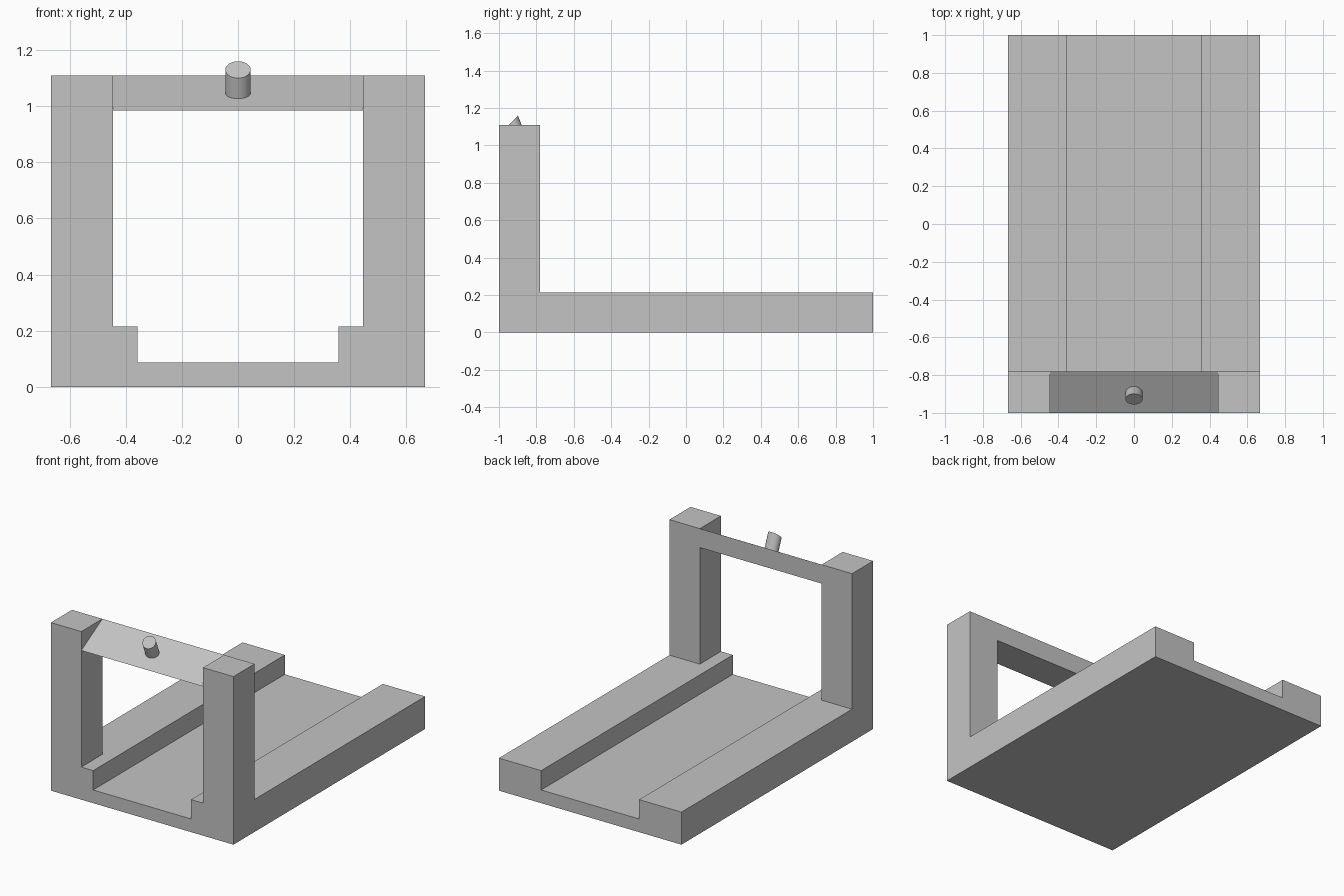
import bpy
import bmesh
import math
from mathutils import Vector

cube = bpy.data.objects.get("Cube")
if cube:
    bpy.data.objects.remove(cube, do_unlink=True)

grey = bpy.data.materials.new("plain grey")
grey.use_nodes = True
colour = (0.55, 0.55, 0.55, 1)
grey.diffuse_color = colour
grey.node_tree.nodes["Principled BSDF"].inputs["Base Color"].default_value = colour

HALF_W, FRONT, BACK = 0.667, -1.0, 1.0
POST_IN, POST_BACK = 0.445, -0.78
RAIL_IN, RAIL_TOP, FLOOR = 0.358, 0.215, 0.087
TOP, BAR_LOW = 1.11, 0.985


def extrude(name, points, offset):
    """Extrude a closed 3D outline along an offset."""
    bm = bmesh.new()
    face = bm.faces.new([bm.verts.new(p) for p in points])
    result = bmesh.ops.extrude_face_region(bm, geom=[face], use_keep_orig=True)
    moved = [v for v in result["geom"] if isinstance(v, bmesh.types.BMVert)]
    bmesh.ops.translate(bm, verts=moved, vec=Vector(offset))
    bmesh.ops.recalc_face_normals(bm, faces=bm.faces)
    mesh = bpy.data.meshes.new(name)
    bm.to_mesh(mesh)
    bm.free()
    mesh.materials.append(grey)
    obj = bpy.data.objects.new(name, mesh)
    bpy.context.collection.objects.link(obj)
    return obj


# Base tray with a wide channel between two rails
half = [(HALF_W, 0), (HALF_W, RAIL_TOP), (RAIL_IN, RAIL_TOP), (RAIL_IN, FLOOR)]
outline = half + [(-x, z) for x, z in reversed(half)]
extrude("base_tray", [(x, FRONT, z) for x, z in outline], (0, BACK - FRONT, 0))

# Upright posts on the front ends of the rails
for name, side in (("left_post", 1), ("right_post", -1)):
    a, b = side * POST_IN, side * HALF_W
    footprint = [(a, FRONT), (b, FRONT), (b, POST_BACK), (a, POST_BACK)]
    extrude(name, [(x, y, RAIL_TOP) for x, y in footprint], (0, 0, TOP - RAIL_TOP))

# Wedge crossbar sloping down to the front
wedge = [(FRONT, BAR_LOW), (POST_BACK, BAR_LOW), (POST_BACK, TOP)]
extrude("crossbar", [(-POST_IN, y, z) for y, z in wedge], (2 * POST_IN, 0, 0))

# Slanted round peg sunk into the slope
SIDES = 32
ring = []
for i in range(SIDES):
    t = math.tau * i / SIDES
    ring.append((0.045 * math.cos(t), -0.927 + 0.0285 * math.sin(t), 1.13 + 0.03 * math.sin(t)))
peg = extrude("peg", ring, (0, 0.044, -0.11))

bpy.ops.object.select_all(action="DESELECT")
peg.select_set(True)
bpy.context.view_layer.objects.active = peg
bpy.ops.object.shade_smooth_by_angle(angle=math.radians(30))
